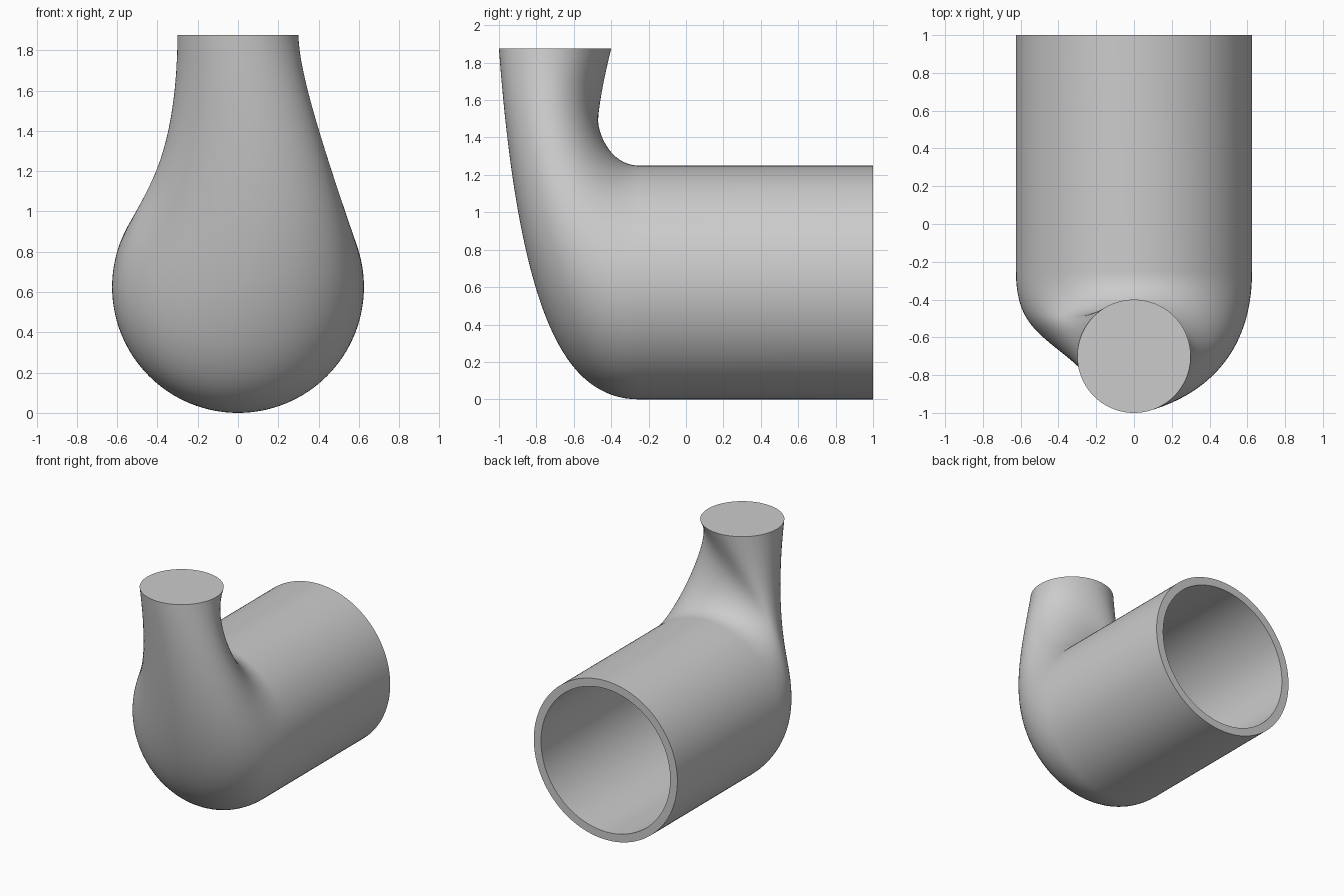
import bpy
import bmesh
from math import sin, cos, pi, radians
from mathutils import Vector

cube = bpy.data.objects.get("Cube")
if cube:
    bpy.data.objects.remove(cube)

SEG = 128            # points around every section
STEPS = 36           # sections along the elbow
R, BORE = 0.625, 0.5625
NECK_R, NECK_Y, TOP = 0.3, -0.7, 1.875
JOINT, BACK = -0.25, 1.0
TWIST = radians(60)  # neck section is turned against the barrel section
ANGLES = [2 * pi * i / SEG for i in range(SEG)]


def barrel_ring(radius, y):
    return [Vector((radius * cos(t), y, R + radius * sin(t))) for t in ANGLES]


def elbow_ring(u):
    """Section of the twisted loft, leaving the barrel along its axis."""
    ring = []
    for t, start in zip(ANGLES, barrel_ring(R, JOINT)):
        s = t - TWIST
        end = Vector((NECK_R * cos(s), NECK_Y + NECK_R * sin(s), TOP))
        handle = start + Vector((0, -0.35 * (end - start).length, 0))
        ring.append(start * (1 - u) ** 2 + handle * 2 * u * (1 - u) + end * u * u)
    return ring


# Sections from the bottom of the bore, over the rim, to the neck top
sections = [barrel_ring(BORE, JOINT), barrel_ring(BORE, BACK), barrel_ring(R, BACK)]
sections += [elbow_ring(k / STEPS) for k in range(STEPS + 1)]

bm = bmesh.new()
rings = [[bm.verts.new(p) for p in ring] for ring in sections]
for a, b in zip(rings, rings[1:]):
    for i in range(SEG):
        j = (i + 1) % SEG
        bm.faces.new((a[i], a[j], b[j], b[i]))
bm.faces.new(rings[0])
bm.faces.new(rings[-1])
bmesh.ops.recalc_face_normals(bm, faces=bm.faces)

mesh = bpy.data.meshes.new("pipe_elbow")
bm.to_mesh(mesh)
bm.free()

# Plain grey surface
grey = bpy.data.materials.new("light grey")
grey.use_nodes = True
colour = (0.6, 0.6, 0.6, 1)
grey.diffuse_color = colour
grey.node_tree.nodes["Principled BSDF"].inputs["Base Color"].default_value = colour
mesh.materials.append(grey)

pipe = bpy.data.objects.new("pipe_elbow", mesh)
bpy.context.collection.objects.link(pipe)
bpy.ops.object.select_all(action="DESELECT")
pipe.select_set(True)
bpy.context.view_layer.objects.active = pipe
bpy.ops.object.shade_smooth_by_angle(angle=radians(35))
